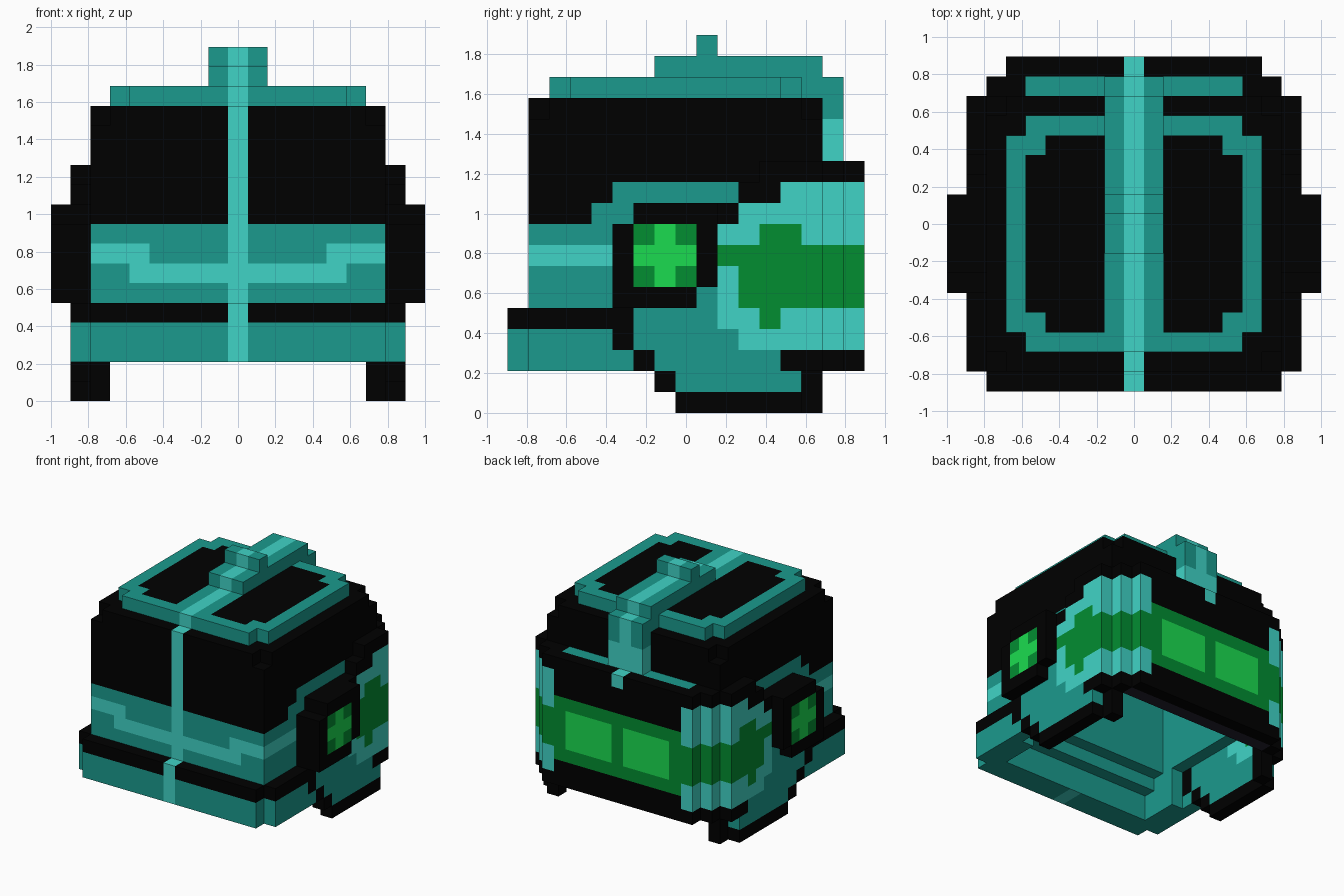
import bpy

if "Cube" in bpy.data.objects:
    bpy.data.objects.remove(bpy.data.objects["Cube"])

U = 2 / 19  # size of one block
PALETTE = {
    "black": (0.0, 0.0, 0.0),
    "teal": (0.011, 0.323, 0.27),
    "light_teal": (0.051, 0.658, 0.565),
    "green": (0.0006, 0.27, 0.031),
    "bright_green": (0.011, 0.71, 0.08),
    "slate": (0.017, 0.015, 0.027),
}
BLACK, TEAL, LIGHT, GREEN, BRIGHT, SLATE = range(6)

mats = []
for name, rgb in PALETTE.items():
    m = bpy.data.materials.new(name)
    m.diffuse_color = (*rgb, 1)
    m.use_nodes = True
    m.node_tree.nodes["Principled BSDF"].inputs["Base Color"].default_value = m.diffuse_color
    mats.append(m)

blocks = {}    # cell -> [part, colour]
cavity = set()  # hollow inside for the head


def cells(x, y, z):
    """All cells of an inclusive box; x runs outward and is mirrored."""
    for i in range(x[0], x[1] + 1):
        for j in range(y[0], y[1] + 1):
            for k in range(z[0], z[1] + 1):
                yield i, j, k
                yield -i, j, k


def add(part, x, y, z, colour):
    for c in cells(x, y, z):
        blocks[c] = [part, colour]


def hollow(x, y, z):
    for c in cells(x, y, z):
        cavity.add(c)
        blocks.pop(c, None)


def paint(x, y, z, colour):
    for c in cells(x, y, z):
        if c in blocks:
            blocks[c][1] = colour


def side(y, z, colour):
    """Paint the flanks and the stepped rear corners."""
    paint((7, 9), y, z, colour)
    if y[1] == 8:
        paint((6, 6), (8, 8), z, colour)


# Dome and rear band
add("dome", (0, 7), (-7, 6), (4, 14), BLACK)
add("rear_band", (0, 7), (7, 7), (2, 11), BLACK)
add("rear_band", (0, 6), (8, 8), (2, 11), BLACK)
for y in (-7, 6):
    for c in cells((7, 7), (y, y), (14, 14)):
        blocks.pop(c, None)

# Brim around the front
add("brim", (0, 7), (-8, -8), (2, 4), TEAL)
add("brim", (0, 8), (-7, -4), (2, 4), TEAL)

# Cheek guards with a post behind, and side panels
add("cheek_guard", (8, 8), (-3, 6), (2, 4), TEAL)
add("cheek_guard", (8, 8), (-1, 5), (1, 1), BLACK)
add("cheek_guard", (8, 8), (0, 5), (0, 0), BLACK)
add("cheek_guard", (7, 7), (6, 6), (0, 4), BLACK)
add("side_panel", (8, 8), (-3, 6), (5, 8), BLACK)
for z, y in ((9, -2), (10, 3), (11, 4)):
    add("side_panel", (8, 8), (y, 6), (z, z), BLACK)

# Ear pods with two clipped corners
add("ear_pod", (9, 9), (-3, 1), (5, 9), BLACK)
for y, z in ((-3, 9), (1, 5)):
    for c in cells((9, 9), (y, y), (z, z)):
        blocks.pop(c)

# Stepped cavity, open below
hollow((0, 6), (-6, 5), (1, 3))
hollow((0, 6), (-5, 5), (4, 4))
hollow((7, 7), (-3, 5), (1, 4))
hollow((0, 6), (6, 6), (2, 4))
hollow((0, 6), (-4, 6), (5, 11))
hollow((0, 6), (-4, 5), (12, 13))

# Crown plate with black panels
add("crown_plate", (0, 6), (-5, 4), (15, 15), TEAL)
add("crown_plate", (0, 5), (-6, 5), (15, 15), TEAL)
paint((2, 4), (-5, 4), (15, 15), BLACK)
paint((5, 5), (-4, 3), (15, 15), BLACK)

# Crest running over the crown and down the back
add("crest", (0, 1), (-6, 7), (15, 15), TEAL)
add("crest", (0, 1), (-1, 6), (16, 16), TEAL)
add("crest", (0, 1), (1, 1), (17, 17), TEAL)
add("crest", (0, 1), (7, 7), (14, 14), TEAL)
add("crest", (0, 1), (7, 7), (12, 13), LIGHT)

# Front band with its pale line
paint((0, 7), (-7, -7), (5, 8), TEAL)
paint((0, 5), (-7, -7), (6, 6), LIGHT)
paint((5, 7), (-7, -7), (7, 7), LIGHT)

# Flank: front band, rising trim and brim
side((-7, -4), (5, 8), TEAL)
side((-7, -4), (7, 7), LIGHT)
side((-4, -3), (9, 9), TEAL)
side((-3, 2), (10, 10), TEAL)
paint((0, 8), (-8, -3), (4, 4), BLACK)
side((-3, -3), (3, 3), BLACK)
side((-2, -2), (2, 2), BLACK)
side((0, 5), (1, 1), TEAL)
side((1, 1), (5, 5), TEAL)

# Flank: rear panel in pale teal and green
side((5, 8), (10, 10), LIGHT)
side((3, 8), (9, 9), LIGHT)
side((2, 8), (4, 8), LIGHT)
side((3, 8), (3, 3), LIGHT)
side((5, 8), (2, 2), BLACK)
side((4, 5), (8, 8), GREEN)
side((2, 8), (7, 7), GREEN)
side((3, 8), (5, 6), GREEN)
side((4, 4), (4, 4), GREEN)

# Ear lights
paint((9, 9), (-2, 0), (6, 8), GREEN)
paint((9, 9), (-1, -1), (6, 8), BRIGHT)
paint((9, 9), (-2, 0), (7, 7), BRIGHT)

# Rear visor, its two windows, the ledge strip and the lining edge
paint((0, 5), (8, 8), (4, 8), GREEN)
paint((1, 4), (8, 8), (5, 7), BRIGHT)
paint((0, 5), (7, 7), (11, 11), TEAL)
paint((0, 6), (7, 7), (2, 2), SLATE)

# Centre stripe
paint((0, 0), (-8, -7), (2, 14), LIGHT)
paint((0, 0), (-8, 8), (14, 17), LIGHT)
paint((0, 0), (7, 8), (11, 11), LIGHT)

# Corner order of the outward face in each direction (offsets in half blocks)
FACES = {
    (1, 0, 0): ((1, -1, -1), (1, 1, -1), (1, 1, 1), (1, -1, 1)),
    (-1, 0, 0): ((-1, 1, -1), (-1, -1, -1), (-1, -1, 1), (-1, 1, 1)),
    (0, 1, 0): ((1, 1, -1), (-1, 1, -1), (-1, 1, 1), (1, 1, 1)),
    (0, -1, 0): ((-1, -1, -1), (1, -1, -1), (1, -1, 1), (-1, -1, 1)),
    (0, 0, 1): ((-1, -1, 1), (1, -1, 1), (1, 1, 1), (-1, 1, 1)),
    (0, 0, -1): ((-1, 1, -1), (1, 1, -1), (1, -1, -1), (-1, -1, -1)),
}


def build(part):
    """Skin the exposed faces of one part; all but the cheeks are lined teal."""
    verts, faces, colours = {}, [], []
    for c, (owner, colour) in blocks.items():
        if owner != part:
            continue
        for d, corners in FACES.items():
            near = tuple(a + b for a, b in zip(c, d))
            if near in blocks:
                continue
            quad = [tuple(2 * a + b for a, b in zip(c, o)) for o in corners]
            faces.append([verts.setdefault(q, len(verts)) for q in quad])
            lined = near in cavity and part != "cheek_guard"
            colours.append(TEAL if lined else colour)
    mesh = bpy.data.meshes.new(part)
    pts = [(x * U / 2, y * U / 2, (z + 1) * U / 2) for x, y, z in verts]
    mesh.from_pydata(pts, [], faces)
    for m in mats:
        mesh.materials.append(m)
    for poly, colour in zip(mesh.polygons, colours):
        poly.material_index = colour
    mesh.update()
    bpy.context.collection.objects.link(bpy.data.objects.new(part, mesh))


for part in sorted({p for p, _ in blocks.values()}):
    build(part)
